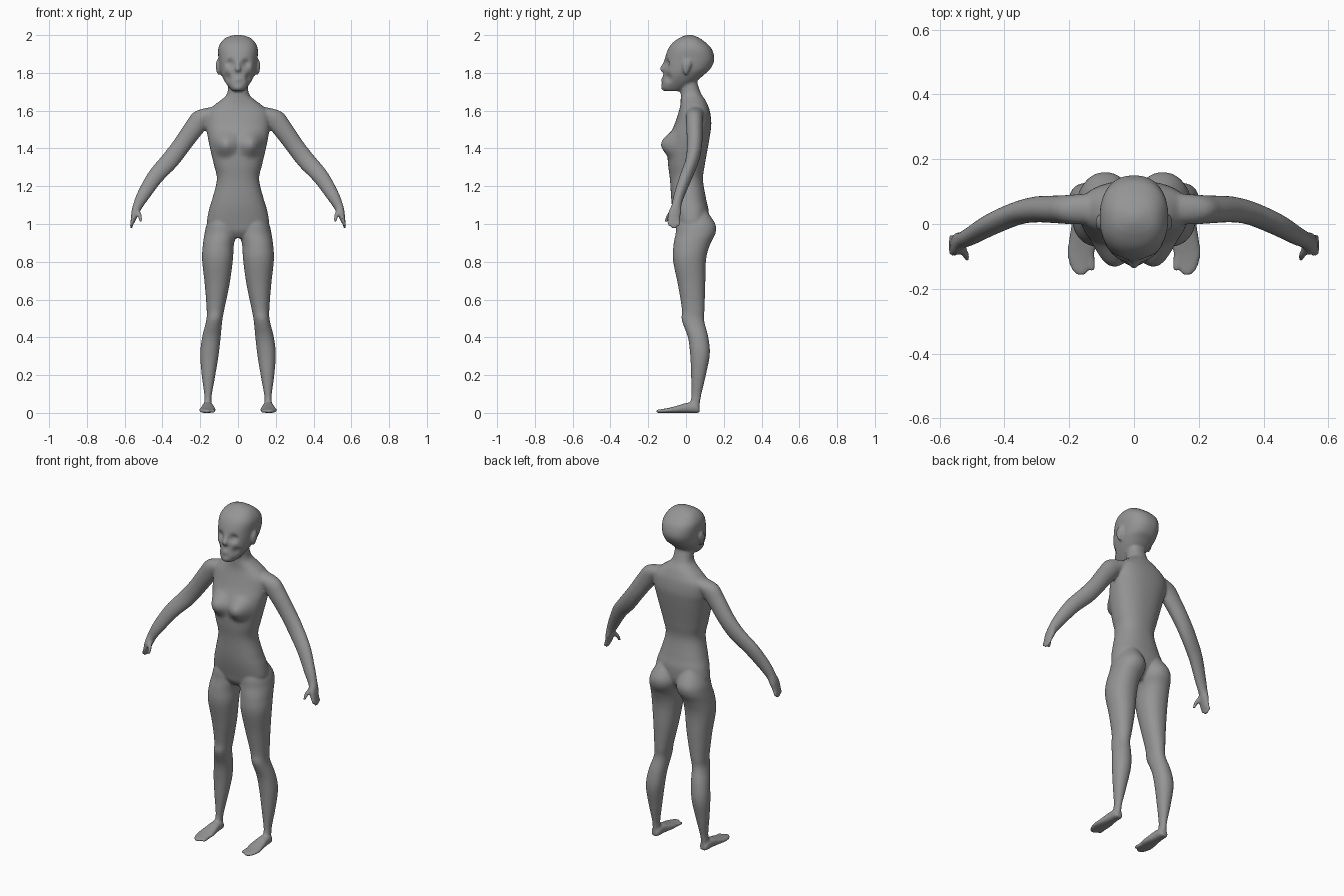
import bpy, bmesh, math
from mathutils import Vector

X, Y, Z = Vector((1, 0, 0)), Vector((0, 1, 0)), Vector((0, 0, 1))
bm = bmesh.new()


def smooth_rows(rows, steps):
    """Catmull-Rom interpolation of rows of numbers."""
    out = []
    for i in range(len(rows) - 1):
        a, b, c, d = (rows[max(i - 1, 0)], rows[i], rows[i + 1], rows[min(i + 2, len(rows) - 1)])
        for k in range(steps):
            t = k / steps
            out.append([0.5 * (2 * q + (r - p) * t + (2 * p - 5 * q + 4 * r - s) * t * t
                               + (3 * q - p - 3 * r + s) * t ** 3)
                        for p, q, r, s in zip(a, b, c, d)])
    return out + [list(rows[-1])]


def loft(rows, u=X, v=Y, power=2.0, segs=40, steps=6, side=1):
    """Closed loft; each row is centre x, y, z and the two radii along u and v."""
    rings = []
    u = Vector((u.x * side, u.y, u.z))
    for cx, cy, cz, ru, rv in smooth_rows(rows, steps):
        ring = []
        for i in range(segs):
            a = math.tau * i / segs
            c, s = math.cos(a), math.sin(a)
            c = math.copysign(abs(c) ** (2 / power), c)
            s = math.copysign(abs(s) ** (2 / power), s)
            ring.append(bm.verts.new(Vector((cx * side, cy, cz)) + u * c * ru + v * s * rv))
        rings.append(ring)
    for r0, r1 in zip(rings, rings[1:]):
        for i in range(segs):
            j = (i + 1) % segs
            bm.faces.new((r0[i], r0[j], r1[j], r1[i]))
    bm.faces.new(rings[0][::-1])
    bm.faces.new(rings[-1])
    return [vert for ring in rings for vert in ring]


def push(verts, centre, radius, offset):
    """Soft bulge or dent around a point."""
    centre, offset = Vector(centre), Vector(offset)
    for vert in verts:
        d = (vert.co - centre).length / radius
        if d < 1:
            vert.co += offset * (1 - d * d) ** 2


def upright(rows):
    """Rows of z, x0, x1, y0, y1 turned into loft rows."""
    return [((a + b) / 2, (c + d) / 2, z, (b - a) / 2, (d - c) / 2) for z, a, b, c, d in rows]


# torso and neck: z, half width, front, back
torso = loft(upright([(z, -h, h, f, b) for z, h, f, b in [
    (.925, .05, -.02, .07), (.96, .13, -.045, .10), (1.0, .163, -.055, .118),
    (1.07, .155, -.07, .12), (1.13, .137, -.078, .107), (1.235, .112, -.085, .09),
    (1.315, .128, -.095, .10), (1.40, .148, -.098, .115), (1.47, .162, -.085, .127),
    (1.53, .17, -.06, .134), (1.59, .165, -.04, .128), (1.63, .125, -.03, .115),
    (1.66, .085, -.028, .10), (1.69, .058, -.028, .08), (1.75, .05, -.03, .06),
    (1.80, .045, -.03, .06)]]), power=2.3)
for s in (1, -1):
    push(torso, (s * .07, -.09, 1.425), .085, (0, -.045, 0))

# head: z, half width, front, back
head = loft(upright([(z, -h, h, f, b) for z, h, f, b in [
    (1.703, .03, -.115, -.03), (1.72, .046, -.128, .0), (1.755, .07, -.126, .055),
    (1.79, .088, -.12, .095), (1.82, .097, -.118, .128), (1.87, .103, -.113, .15),
    (1.925, .105, -.095, .137), (1.96, .091, -.07, .105), (1.985, .066, -.035, .07),
    (1.998, .03, -.005, .04), (2.001, .01, .01, .025)]]), power=2.35, segs=64)

# face: eye sockets, mouth line, lips and nose
for s in (1, -1):
    push(head, (s * .043, -.108, 1.85), .034, (0, .02, 0))
    push(head, (s * .055, -.095, 1.775), .035, (-s * .008, .01, 0))
push(head, (0, -.125, 1.765), .022, (0, -.008, 0))
push(head, (0, -.125, 1.72), .025, (0, -.005, 0))
loft([(0, -.102, 1.88, .007, .008), (0, -.112, 1.85, .009, .012),
      (0, -.120, 1.822, .016, .019), (0, -.115, 1.805, .013, .012)], segs=20)

for s in (1, -1):
    # ear
    loft([(.102, .0, 1.79, .006, .006), (.106, .0, 1.81, .009, .015),
          (.108, .005, 1.845, .01, .024), (.105, .008, 1.87, .006, .012)], segs=20, side=s)

    # leg: z, inner, outer, front, back
    leg = loft(upright([
        (1.07, .03, .13, -.03, .11), (1.0, .008, .165, -.05, .155), (.95, .006, .177, -.055, .156),
        (.89, .022, .186, -.066, .127), (.81, .027, .19, -.069, .106), (.68, .045, .176, -.043, .102),
        (.55, .072, .166, -.022, .098), (.49, .083, .168, -.022, .096), (.40, .092, .19, .01, .118),
        (.31, .102, .20, .022, .126), (.20, .12, .192, .027, .105), (.10, .138, .179, .029, .082),
        (.06, .141, .179, .024, .075), (.015, .14, .18, .01, .07)]), power=2.15, side=s)

    # foot: y, centre x, half width, height
    loft([(cx, y, h / 2, w, h / 2) for y, cx, w, h in [
        (.072, .16, .016, .03), (.055, .16, .027, .05), (.01, .16, .031, .054),
        (-.04, .16, .039, .040), (-.08, .162, .043, .029), (-.115, .168, .034, .022),
        (-.143, .165, .025, .018), (-.158, .163, .012, .015)]], v=Z, power=2.6, side=s)
    # separate inner toe
    loft([(.135, -.08, .012, .012, .011), (.129, -.12, .01, .010, .010),
          (.127, -.146, .008, .007, .008)], v=Z, segs=20, side=s)

    # arm and palm
    across = Vector((.8, 0, .6))
    loft([(.07, .05, 1.60, .042, .05), (.18, .045, 1.565, .055, .046), (.235, .045, 1.505, .052, .043),
          (.30, .045, 1.415, .048, .040), (.36, .033, 1.337, .048, .036), (.438, .0, 1.25, .043, .034),
          (.50, -.035, 1.155, .035, .029), (.53, -.05, 1.10, .027, .026), (.545, -.06, 1.06, .022, .034),
          (.555, -.065, 1.025, .015, .032), (.56, -.066, 1.01, .011, .028)], u=across, side=s)
    # fingers and thumb
    for y, tip in ((-.042, .988), (-.057, .976), (-.073, .978), (-.089, .99)):
        loft([(.552, y, 1.035, .010, .0095), (.561, y, 1.005, .0095, .009),
              (.566, y * .97, tip, .007, .007)], segs=16, side=s)
    loft([(.535, -.065, 1.08, .013, .014), (.520, -.092, 1.045, .011, .012),
          (.515, -.108, 1.01, .008, .008)], segs=16, side=s)

# one continuous figure
bmesh.ops.recalc_face_normals(bm, faces=bm.faces)
mesh = bpy.data.meshes.new("figure_body")
bm.to_mesh(mesh)
bm.free()
body = bpy.data.objects.new("figure_body", mesh)
bpy.context.collection.objects.link(body)

remesh = body.modifiers.new("merge_parts", 'REMESH')
remesh.mode = 'VOXEL'
remesh.voxel_size = 0.007
remesh.use_smooth_shade = True
relax = body.modifiers.new("soften_joins", 'SMOOTH')
relax.factor = 0.5
relax.iterations = 4

grey = bpy.data.materials.new("plain_grey")
grey.diffuse_color = (.3, .3, .3, 1)
mesh.materials.append(grey)
